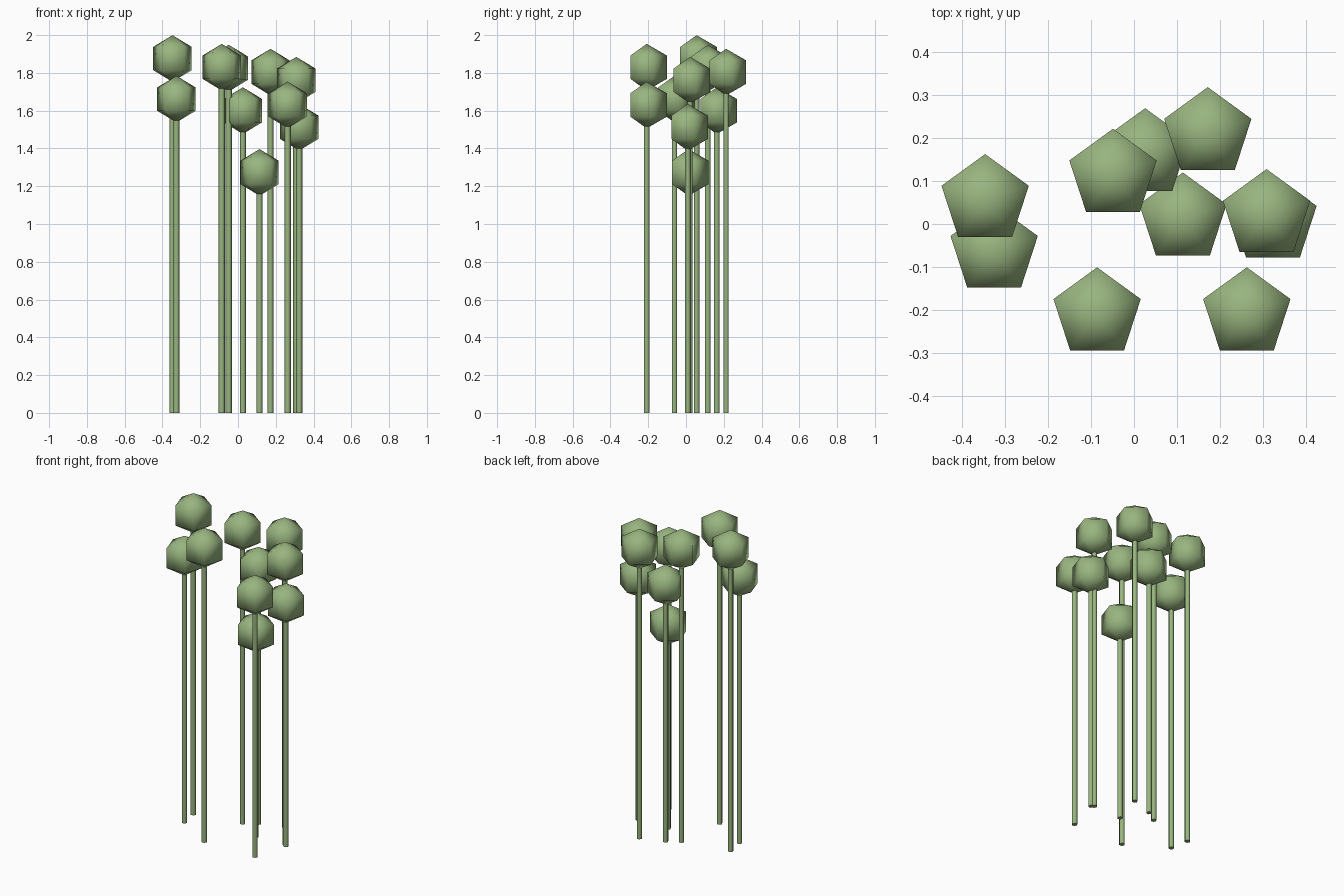
import bpy
import math

if "Cube" in bpy.data.objects:
    bpy.data.objects.remove(bpy.data.objects["Cube"])

HEAD_R = 0.1235   # five-sided globe radius
STEM_R = 0.0165   # six-sided stem radius

# centre of each head; its stem runs straight down to the ground
HEADS = [
    (-0.347, 0.056, 1.876), (-0.326, -0.061, 1.661),
    (-0.086, -0.208, 1.830), (-0.049, 0.115, 1.825),
    (0.172, 0.212, 1.804), (0.026, 0.163, 1.600),
    (0.114, 0.013, 1.273), (0.309, 0.021, 1.761),
    (0.324, 0.009, 1.512), (0.263, -0.208, 1.630),
]

green = bpy.data.materials.new("sage_green")
green.diffuse_color = (0.318, 0.462, 0.214, 1)
green.use_nodes = True
green.node_tree.nodes["Principled BSDF"].inputs["Base Color"].default_value = green.diffuse_color


def finish(name):
    obj = bpy.context.object
    obj.name = name
    obj.data.materials.append(green)
    bpy.ops.object.shade_smooth()
    return obj


def add_head(i, centre):
    bpy.ops.mesh.primitive_uv_sphere_add(segments=5, ring_count=3,
                                         radius=HEAD_R, location=centre)
    finish(f"bud_head_{i}")


def add_stem(i, centre):
    x, y, z = centre
    # a corner of the hexagon points along x
    bpy.ops.mesh.primitive_cylinder_add(vertices=6, radius=STEM_R, depth=z,
                                        location=(x, y, z / 2),
                                        rotation=(0, 0, math.radians(30)))
    finish(f"stem_{i}")
    bpy.ops.object.shade_smooth_by_angle(angle=math.radians(65))


for i, centre in enumerate(HEADS, 1):
    add_head(i, centre)
    add_stem(i, centre)
